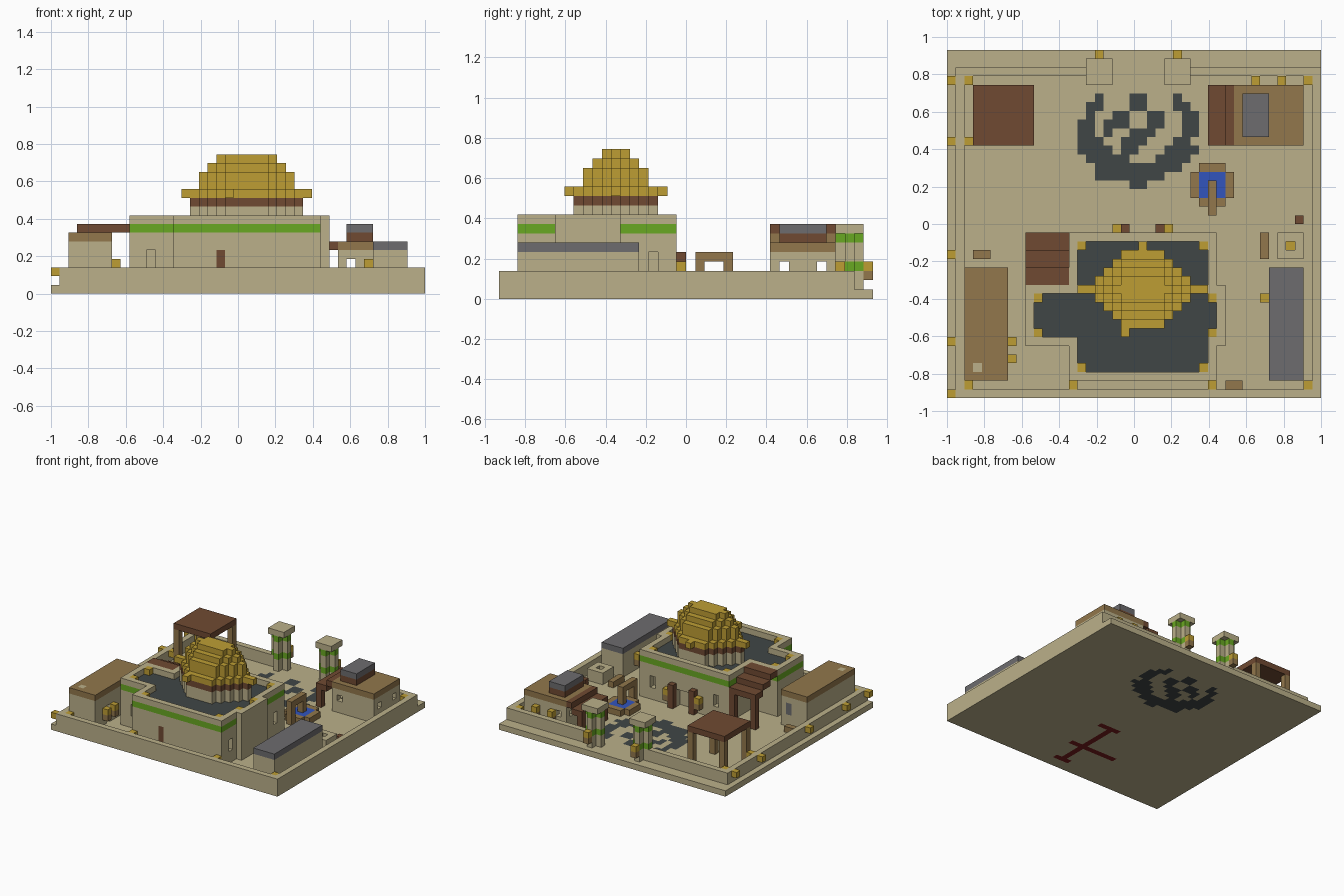
import bpy, bmesh

cube = bpy.data.objects.get("Cube")
if cube:
    bpy.data.objects.remove(cube)

V = 2 / 43  # size of one block; all parts sit on this grid


def linear(c):
    c /= 255
    return c / 12.92 if c <= 0.04 else ((c + 0.055) / 1.055) ** 2.4


def material(name, *rgb):
    m = bpy.data.materials.new(name)
    color = [linear(c) for c in rgb] + [1]
    m.use_nodes = True
    m.diffuse_color = color
    m.node_tree.nodes["Principled BSDF"].inputs["Base Color"].default_value = color
    return m


MATS = {
    "sand": material("sandstone", 187, 176, 138),
    "tan": material("light wood", 146, 119, 76),
    "wood": material("dark wood", 112, 74, 50),
    "gray": material("gray slate", 109, 108, 110),
    "gold": material("gold", 190, 158, 52),
    "green": material("green paint", 105, 168, 34),
    "blue": material("water blue", 50, 85, 190),
    "dark": material("dark paving", 64, 70, 70),
    "red": material("dark red", 120, 30, 30),
}
SIDES = [(a, s) for a in range(3) for s in (0, 1)]


class Part:
    """A set of coloured blocks that becomes one mesh with only outer faces."""

    def __init__(self, name):
        self.name, self.cells = name, {}

    def fill(self, mat, x0, x1, y0, y1, z0, z1):
        for i in range(x0, x1):
            for j in range(y0, y1):
                for k in range(z0, z1):
                    if mat:
                        self.cells[i, j, k] = mat
                    else:
                        self.cells.pop((i, j, k), None)
        return self

    def build(self):
        bm, names, verts = bmesh.new(), list(dict.fromkeys(self.cells.values())), {}

        def vert(p):
            if p not in verts:
                verts[p] = bm.verts.new(((p[0] - 21.5) * V, (p[1] - 20) * V, p[2] * V))
            return verts[p]

        for cell, mat in self.cells.items():
            for axis, side in SIDES:
                near = list(cell)
                near[axis] += 2 * side - 1
                if tuple(near) in self.cells:
                    continue
                quad = []
                for u, w in ((0, 0), (1, 0), (1, 1), (0, 1)):
                    p = list(cell)
                    p[axis] += side
                    p[(axis + 1) % 3] += u
                    p[(axis + 2) % 3] += w
                    quad.append(vert(tuple(p)))
                face = bm.faces.new(quad if side else quad[::-1])
                face.material_index = names.index(mat)
        bmesh.ops.dissolve_limit(bm, angle_limit=0.01, verts=bm.verts, edges=bm.edges,
                                 delimit={'MATERIAL'})
        mesh = bpy.data.meshes.new(self.name)
        bm.to_mesh(mesh)
        bm.free()
        for n in names:
            mesh.materials.append(MATS[n])
        bpy.context.collection.objects.link(bpy.data.objects.new(self.name, mesh))


def box(name, mat, *size):
    Part(name).fill(mat, *size).build()


# Floor slab with a paving mosaic and inlaid carpet
floor = Part("floor").fill("sand", 0, 43, 0, 40, 0, 1)
MOSAIC = """
..#...##...#..
.##...##...##.
.#..##..##..##
##.###..##..##
##.#..###...##
###..###...##.
####.##...####
.#####...####.
..##########..
..########....
......##......"""
for r, row in enumerate(MOSAIC.split()):
    for c, mark in enumerate(row):
        if mark == "#":
            floor.cells[15 + c, 34 - r, 0] = "dark"
for x0, x1, y0, y1 in ((21, 22, 2, 15), (15, 24, 7, 8), (20, 24, 14, 15), (20, 23, 2, 3)):
    floor.fill("red", x0, x1, y0, y1, 0, 1)
floor.build()

# Low perimeter wall, open at the back gate
wall = Part("perimeter_wall").fill("sand", 1, 43, 0, 38, 1, 3)
wall.fill(None, 2, 42, 1, 37, 1, 3).fill(None, 19, 25, 37, 38, 1, 3)
wall.fill("sand", 0, 1, 0, 1, 1, 1).build()

# Gate pillars with a cross-shaped shaft and square cap
for side, x in (("right", 16), ("left", 25)):
    p = Part(side + "_gate_pillar").fill("sand", x, x + 3, 36, 39, 7, 8)
    for z in range(1, 7):
        m = "green" if z in (3, 6) else "sand"
        p.fill(m, x + 1, x + 2, 36, 39, z, z + 1).fill(m, x, x + 3, 37, 38, z, z + 1)
    p.build()

# Main hall: painted band, parapet and sunken dark roof
hall = Part("main_hall")
hall.fill("sand", 14, 31, 2, 19, 1, 9).fill("sand", 9, 14, 6, 13, 1, 9)
hall.fill("green", 14, 31, 2, 19, 7, 8).fill("green", 9, 14, 6, 13, 7, 8)
hall.fill("sand", 31, 32, 6, 13, 1, 9)
for x0, x1, y0, y1 in ((15, 30, 3, 18), (10, 15, 7, 12), (30, 31, 7, 12)):
    hall.fill(None, x0, x1, y0, y1, 8, 9).fill("dark", x0, x1, y0, y1, 7, 8)
for x, y in ((11, 6), (28, 18), (16, 18), (30, 16), (30, 4)):
    hall.fill(None, x, x + 1, y, y + 1, 3, 5)
hall.fill(None, 21, 24, 18, 19, 1, 4).fill("wood", 19, 20, 2, 3, 1, 5)
hall.build()
for n, x in enumerate((20, 24)):
    box(f"hall_door_post_{n}", "wood", x, x + 1, 19, 20, 1, 5)
for n, (x, y) in enumerate(((15, 17), (29, 17), (10, 11), (10, 7), (30, 11), (30, 7), (15, 3), (29, 3))):
    box(f"roof_lantern_{n}", "gold", x, x + 1, y, y + 1, 8, 9)

# Stepped dome: each tier is a clipped diamond
dome = Part("dome")
for mat, reach, depth, z0, z1 in (("sand", 6, 4, 8, 10), ("wood", 6, 4, 10, 11), ("gold", 6, 4, 11, 12),
                                  ("gold", 5, 3, 12, 14), ("gold", 4, 2, 14, 15), ("gold", 3, 1, 15, 16)):
    for d in range(-depth, depth + 1):
        w = reach - abs(d)
        dome.fill(mat, 22 - w, 23 + w, 12 + d, 13 + d, z0, z1)
for x, y in ((15, 12), (29, 12), (22, 17), (20, 7)):
    dome.fill("gold", x, x + 1, y, y + 1, 11, 12)
dome.build()

# Stepped awning behind the hall's side wing
awning = Part("wing_awning")
for s in range(3):
    awning.fill("wood", 9, 14, 17 - 2 * s, 19 - 2 * s, 6 + s, 7 + s)
for x in (9, 13):
    awning.fill("wood", x, x + 1, 18, 19, 1, 6)
awning.build()

# Open pavilion
pavilion = Part("pavilion").fill("wood", 3, 10, 29, 36, 7, 8)
for x in (3, 9):
    for y in (29, 35):
        pavilion.fill("tan", x, x + 1, y, y + 1, 1, 7)
pavilion.build()

# Workshop with through windows, roof box and side awning
shop = Part("workshop").fill("sand", 33, 41, 29, 36, 1, 5).fill(None, 34, 40, 30, 35, 1, 5)
shop.fill("tan", 33, 41, 29, 36, 5, 6)
for y in (30, 34):
    shop.fill(None, 33, 41, y, y + 1, 3, 4)
shop.fill(None, 34, 35, 29, 36, 3, 4).fill(None, 33, 34, 32, 33, 1, 4)
shop.fill("wood", 34, 37, 30, 35, 6, 7).fill("gray", 34, 37, 30, 35, 7, 8).build()
porch = Part("workshop_awning").fill("wood", 32, 33, 29, 36, 5, 6).fill("wood", 30, 32, 29, 36, 4, 5)
for y in (29, 35):
    porch.fill("wood", 30, 31, y, y + 1, 1, 4)
porch.build()

# Two long houses along the sides
house = Part("slate_house").fill("sand", 37, 41, 2, 15, 1, 5).fill("gray", 37, 41, 2, 15, 5, 6)
house.fill(None, 37, 38, 9, 10, 1, 4).build()
house = Part("wood_roof_house").fill("sand", 2, 7, 2, 15, 1, 6).fill("tan", 2, 7, 2, 15, 6, 7)
house.fill("gray", 5, 6, 14, 15, 3, 5).fill(None, 6, 7, 5, 6, 1, 4)
house.cells[3, 3, 6] = "sand"
house.build()

# Fountain pool with an arched spout
pool = Part("pool").fill("tan", 28, 33, 23, 26, 1, 2).fill("tan", 29, 32, 22, 27, 1, 2)
pool.fill("blue", 29, 32, 23, 26, 1, 2).build()
spout = Part("pool_spout").fill("tan", 30, 31, 21, 25, 1, 5).fill(None, 30, 31, 22, 24, 1, 4)
spout.build()

# Fire pit, benches and crate
pit = Part("fire_pit").fill("sand", 38, 41, 16, 19, 1, 3).fill("gold", 39, 40, 17, 18, 1, 2)
pit.fill(None, 39, 40, 17, 18, 2, 3).build()
for n, (x0, x1, y0, y1) in enumerate(((36, 37, 16, 19), (3, 5, 16, 17), (32, 34, 1, 2))):
    box(f"bench_{n}", "tan", x0, x1, y0, y1, 1, 2)
box("crate", "wood", 40, 41, 20, 21, 1, 2)

# Lanterns on the perimeter, and torches with a wooden stick
for n, (x, y) in enumerate(((0, 36), (0, 29), (0, 16), (0, 6), (0, 0), (2, 36), (2, 29), (2, 1),
                            (14, 1), (30, 1), (41, 1), (41, 36))):
    box(f"wall_lantern_{n}", "gold", x, x + 1, y, y + 1, 2, 3)
for n, (x, y) in enumerate(((17, 39), (26, 39), (35, 36), (38, 36), (7, 4), (7, 6), (36, 11), (19, 19), (25, 19))):
    torch = Part(f"torch_{n}").fill("tan", x, x + 1, y, y + 1, 2, 3)
    torch.fill("gold", x, x + 1, y, y + 1, 3, 4).build()
